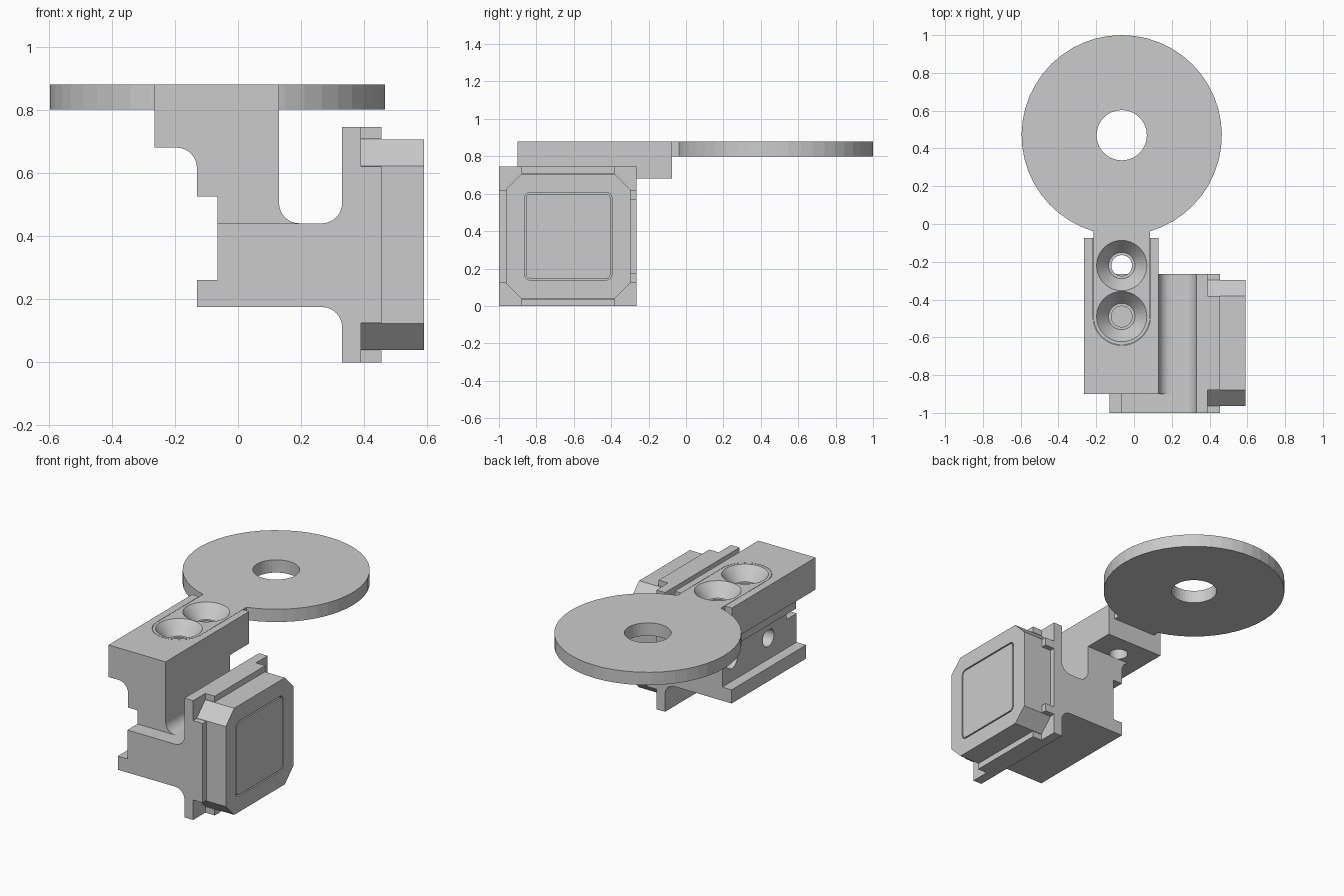
import bpy, bmesh
from math import radians, cos, sin, asin, degrees
from mathutils import Matrix

if "Cube" in bpy.data.objects:
    bpy.data.objects.remove(bpy.data.objects["Cube"], do_unlink=True)


def finish(bm, name):
    bmesh.ops.recalc_face_normals(bm, faces=bm.faces)
    mesh = bpy.data.meshes.new(name)
    bm.to_mesh(mesh)
    bm.free()
    obj = bpy.data.objects.new(name, mesh)
    bpy.context.collection.objects.link(obj)
    return obj


def prism(name, outline, axis, start, end):
    """Extrude a 2D outline along x, y or z."""
    place = {"x": lambda u, v, w: (w, u, v),
             "y": lambda u, v, w: (u, w, v),
             "z": lambda u, v, w: (u, v, w)}[axis]
    bm = bmesh.new()
    face = bm.faces.new([bm.verts.new(place(u, v, start)) for u, v in outline])
    new = bmesh.ops.extrude_face_region(bm, geom=[face])["geom"]
    offset = place(0, 0, end - start)
    bmesh.ops.translate(bm, vec=offset,
                        verts=[g for g in new if isinstance(g, bmesh.types.BMVert)])
    return finish(bm, name)


def arc(u, v, radius, a, b, steps=8):
    angles = [radians(a + (b - a) * i / steps) for i in range(steps + 1)]
    return [(u + radius * cos(t), v + radius * sin(t)) for t in angles]


def rect(u0, u1, v0, v1):
    return [(u0, v0), (u1, v0), (u1, v1), (u0, v1)]


def rounded_square(u, v, half, r):
    h = half - r
    corners = [(h, h, 0), (-h, h, 90), (-h, -h, 180), (h, -h, 270)]
    return [p for du, dv, a in corners for p in arc(u + du, v + dv, r, a, a + 90, 4)]


def cone(center, r_low, r_high, depth, axis="z"):
    """Round cutter, possibly tapered."""
    bm = bmesh.new()
    turn = Matrix.Rotation(radians(90), 4, "Y") if axis == "x" else Matrix()
    bmesh.ops.create_cone(bm, cap_ends=True, segments=40, radius1=r_low, radius2=r_high,
                          depth=depth, matrix=Matrix.Translation(center) @ turn)
    return finish(bm, "cutter")


def cut(obj, cutter):
    cutter.hide_render = True
    mod = obj.modifiers.new("cut", "BOOLEAN")
    mod.operation, mod.solver, mod.object = "DIFFERENCE", "EXACT", cutter
    bpy.context.view_layer.objects.active = obj
    bpy.ops.object.modifier_apply(modifier=mod.name)
    bpy.data.objects.remove(cutter, do_unlink=True)


def smooth(obj):
    bpy.ops.object.select_all(action="DESELECT")
    obj.select_set(True)
    bpy.context.view_layer.objects.active = obj
    bpy.ops.object.shade_smooth_by_angle(angle=radians(30))


FRONT, BACK = -1.0, -0.265
AXIS_X = -0.065          # centre line of the ring plate and screws
SCREWS = (-0.22, -0.49)
R = 0.065                # fillet radius

# Lower body with the upright mounting plate
body = prism("lower_body",
             [(-0.13, 0.175), (-0.13, 0.26), (-0.065, 0.26), (-0.065, 0.44)]
             + arc(0.265, 0.505, R, 270, 360)
             + [(0.33, 0.745), (0.39, 0.745), (0.39, 0), (0.33, 0)]
             + arc(0.265, 0.11, R, 0, 90), "y", FRONT, BACK)
for y in (-0.72, -0.36):
    cut(body, cone((-0.065, y, 0.395), 0.055, 0.055, 0.4, "x"))
smooth(body)

# Web joining body and clamp block
web = prism("web",
            [(-0.065, 0.44), (-0.065, 0.525), (-0.13, 0.525)]
            + arc(-0.195, 0.615, R, 0, 90)
            + [(0.13, 0.68)]
            + arc(0.195, 0.505, R, 180, 270), "y", -0.9, BACK)
smooth(web)

# Clamp block with a slot for the ring plate
block = prism("clamp_block", rect(-0.265, 0.13, -0.9, -0.075), "z", 0.68, 0.88)
slot = [(AXIS_X + 0.152, 0.1), (AXIS_X - 0.152, 0.1)] \
    + arc(AXIS_X, SCREWS[1], 0.152, 180, 360, 20)
cut(block, prism("cutter", slot, "z", 0.8, 0.95))
for y in SCREWS:
    cut(block, cone((AXIS_X, y, 0.75), 0.055, 0.055, 0.3))
smooth(block)

# Ring plate with its rounded tongue and countersinks
RING_R, TONGUE, RING_Y = 0.53, 0.15, 0.47
gap = degrees(asin(TONGUE / RING_R))
plate = prism("ring_plate",
              arc(AXIS_X, RING_Y, RING_R, gap - 90, 270 - gap, 44)
              + arc(AXIS_X, SCREWS[1], TONGUE, 180, 360, 20), "z", 0.8, 0.88)
cut(plate, cone((AXIS_X, RING_Y, 0.84), 0.133, 0.133, 0.3))
for y in SCREWS:
    cut(plate, cone((AXIS_X, y, 0.84), 0.062, 0.141, 0.1))

# Rails around the edge of the mounting plate
rails = {"top_rail": (-0.88, -0.38, 0.708, 0.745),
         "bottom_rail": (-0.88, -0.38, 0, 0.037),
         "front_rail": (FRONT, -0.963, 0.125, 0.62),
         "back_upper_rail": (-0.3, BACK, 0.57, 0.62),
         "back_lower_rail": (-0.3, BACK, 0.125, 0.175)}
for name, bounds in rails.items():
    prism(name, rect(*bounds), "x", 0.39, 0.455)

# Eight-sided cap with an outlined square panel
Y, Z, H, C = -0.63, 0.3725, 0.333, 0.25
cap = prism("cap", [(Y + a, Z + b) for a, b in (
    (H, -C), (H, C), (C, H), (-C, H), (-H, C), (-H, -C), (-C, -H), (C, -H))],
    "x", 0.39, 0.59)
cut(cap, prism("cutter", rounded_square(Y, Z, 0.234, 0.03), "x", 0.575, 0.65))
prism("cap_panel", rounded_square(Y, Z, 0.226, 0.024), "x", 0.575, 0.59)
